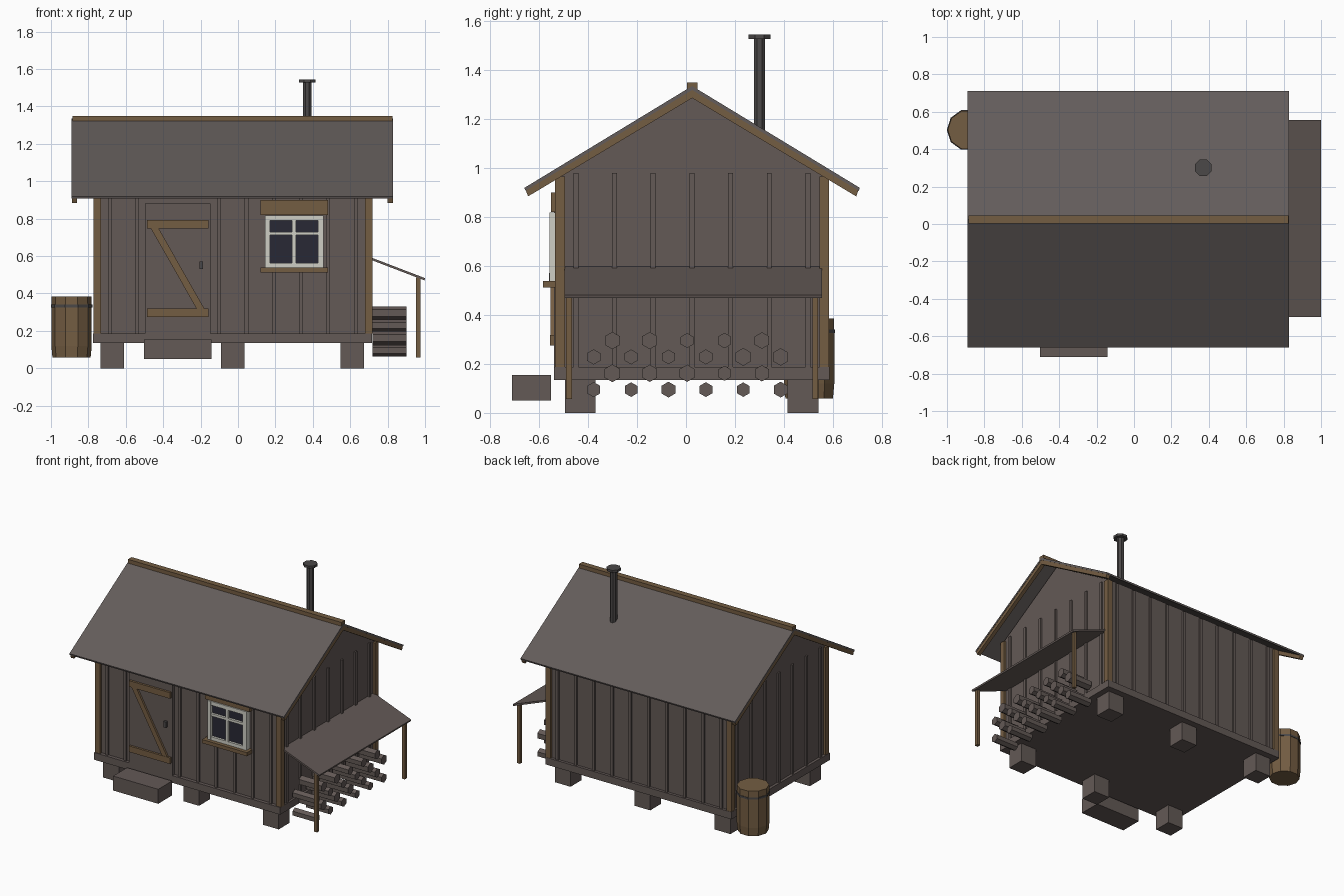
import bpy, bmesh, math, random
from mathutils import Vector

if "Cube" in bpy.data.objects:
    bpy.data.objects.remove(bpy.data.objects["Cube"])
random.seed(4)


def mat(name, r, g, b):
    m = bpy.data.materials.new(name)
    m.diffuse_color = (r, g, b, 1)
    m.use_nodes = True
    m.node_tree.nodes["Principled BSDF"].inputs["Base Color"].default_value = m.diffuse_color
    return m


GREY = mat("weathered board", 0.125, 0.100, 0.092)
ROOF = mat("roof felt", 0.125, 0.108, 0.103)
WOOD = mat("brown timber", 0.175, 0.110, 0.055)
WHITE = mat("window paint", 0.62, 0.62, 0.56)
GLASS = mat("dark glass", 0.022, 0.022, 0.036)
METAL = mat("dark metal", 0.07, 0.065, 0.065)


def mesh(name, bm, m):
    bmesh.ops.recalc_face_normals(bm, faces=bm.faces)
    me = bpy.data.meshes.new(name)
    bm.to_mesh(me)
    bm.free()
    me.materials.append(m)
    ob = bpy.data.objects.new(name, me)
    bpy.context.collection.objects.link(ob)
    return ob


def box(name, x0, x1, y0, y1, z0, z1, m):
    bm = bmesh.new()
    bmesh.ops.create_cube(bm, size=1)
    for v in bm.verts:
        v.co = ((x0 + x1) / 2 + v.co.x * (x1 - x0),
                (y0 + y1) / 2 + v.co.y * (y1 - y0),
                (z0 + z1) / 2 + v.co.z * (z1 - z0))
    return mesh(name, bm, m)


def prism(name, pts, a, b, axis, m):
    """Extrude a 2D profile: (y, z) along x, or (x, z) along y."""
    bm = bmesh.new()
    place = (lambda p, t: (t, p[0], p[1])) if axis == 'x' else (lambda p, t: (p[0], t, p[1]))
    lo = [bm.verts.new(place(p, a)) for p in pts]
    hi = [bm.verts.new(place(p, b)) for p in pts]
    bm.faces.new(lo)
    bm.faces.new(hi)
    for i in range(len(pts)):
        j = (i + 1) % len(pts)
        bm.faces.new((lo[i], lo[j], hi[j], hi[i]))
    return mesh(name, bm, m)


def lathe(name, x, y, rings, n, m, turn=0.0):
    """Stack of n-sided rings (radius, z), capped."""
    bm = bmesh.new()
    loops = []
    for r, z in rings:
        loops.append([bm.verts.new((x + r * math.cos(turn + k * math.tau / n),
                                    y + r * math.sin(turn + k * math.tau / n), z))
                      for k in range(n)])
    for a, b in zip(loops, loops[1:]):
        for k in range(n):
            j = (k + 1) % n
            bm.faces.new((a[k], a[j], b[j], b[k]))
    bm.faces.new(loops[0])
    bm.faces.new(loops[-1])
    return mesh(name, bm, m)


# House limits and roof line
X0, X1, Y0, Y1 = -0.755, 0.70, -0.515, 0.567
CY, APEX, SLOPE, RUN = 0.025, 1.335, 0.607, 0.685
FLOOR = 0.187

# Foundation blocks and floor
for x in (-0.672, -0.029, 0.61):
    for y in (-0.432, 0.478):
        box("foundation_block", x - 0.063, x + 0.063, y - 0.063, y + 0.063, 0, 0.14, GREY)
box("floor_slab", -0.775, 0.716, -0.54, 0.587, 0.135, FLOOR, GREY)

# Gabled wall body
eave = APEX - 0.03 - SLOPE * (CY - Y0)
prism("walls", [(Y0, FLOOR), (Y1, FLOOR), (Y1, eave), (CY, APEX - 0.03), (Y0, eave)],
      X0, X1, 'x', GREY)

# Corner boards
for x in (-0.753, 0.698):
    for y in (-0.515, 0.565):
        box("corner_board", x - 0.02, x + 0.02, y - 0.02, y + 0.02, FLOOR, 0.965, WOOD)

# Battens on the long walls; the front ones skip the door and window
for i in range(10):
    x = -0.685 + 0.146 * i
    box("back_batten", x - 0.01, x + 0.01, Y1, Y1 + 0.012, FLOOR, 0.965, GREY)
    if -0.5 < x < -0.14:
        continue
    spans = [(FLOOR, 0.52), (0.89, 0.965)] if 0.13 < x < 0.47 else [(FLOOR, 0.965)]
    for a, b in spans:
        box("front_batten", x - 0.01, x + 0.01, Y0 - 0.012, Y0, a, b, GREY)

# Battens on the gable walls
for i in range(7):
    y = -0.45 + 0.158 * i
    box("right_batten", X1, X1 + 0.012, y - 0.01, y + 0.01, FLOOR, 0.98, GREY)
    box("left_batten", X0 - 0.012, X0, y - 0.01, y + 0.01, FLOOR, 0.98, GREY)

# Roof slopes, barge boards and ridge
for s in (-1, 1):
    def strip(top, bottom, run):
        nx, nz = -s * SLOPE * 0.5, -0.86
        e = (CY + s * run, APEX - SLOPE * run)
        return [(CY, APEX - top * 1.17), (e[0] + nx * top, e[1] + nz * top),
                (e[0] + nx * bottom, e[1] + nz * bottom), (CY, APEX - bottom * 1.17)]
    prism("roof_slope", strip(0, 0.014, RUN), -0.89, 0.83, 'x', ROOF)
    for a, b in ((-0.888, -0.86), (0.80, 0.828)):
        prism("barge_board", strip(0.012, 0.042, RUN - 0.002), a, b, 'x', WOOD)
box("ridge_board", -0.885, 0.827, 0.004, 0.046, 1.31, 1.35, WOOD)

# Stove pipe
lathe("stove_pipe", 0.37, 0.30, [(0.025, 1.12), (0.025, 1.53)], 8, METAL, math.pi / 8)
lathe("pipe_cap", 0.37, 0.30, [(0.048, 1.528), (0.048, 1.545)], 8, METAL, math.pi / 8)

# Door with Z brace, handle and step
box("door", -0.497, -0.147, -0.54, Y0, FLOOR, 0.88, GREY)
for z in (0.297, 0.77):
    box("door_rail", -0.486, -0.157, -0.556, -0.54, z - 0.022, z + 0.022, WOOD)
prism("door_brace", [(-0.466, 0.748), (-0.424, 0.748), (-0.18, 0.319), (-0.222, 0.319)],
      -0.554, -0.54, 'y', WOOD)
box("door_handle", -0.206, -0.187, -0.56, -0.54, 0.53, 0.572, METAL)
box("door_step", -0.503, -0.142, -0.711, -0.552, 0.05, 0.155, GREY)

# Window: glass, frame bars, lintel and sill
box("window_glass", 0.15, 0.45, -0.54, Y0, 0.535, 0.81, GLASS)
for a, b in ((0.145, 0.172), (0.29, 0.31), (0.428, 0.457)):
    box("window_upright", a, b, -0.558, Y0, 0.53, 0.818, WHITE)
for a, b in ((0.53, 0.562), (0.712, 0.73), (0.79, 0.818)):
    box("window_crossbar", 0.145, 0.457, -0.557, Y0, a, b, WHITE)
box("window_lintel", 0.12, 0.48, -0.552, Y0, 0.82, 0.90, WOOD)
box("window_sill", 0.12, 0.48, -0.584, Y0, 0.512, 0.538, WOOD)

# Lean-to roof and posts
prism("lean_to_roof", [(X1, 0.597), (1.0, 0.482), (0.997, 0.470), (X1, 0.584)],
      -0.497, 0.555, 'y', GREY)
for y in (-0.478, 0.528):
    box("lean_to_post", 0.953, 0.976, y - 0.012, y + 0.012, 0.057, 0.485, WOOD)

# Stacked firewood, alternating rows of six and five hexagonal logs
for row in range(4):
    odd = row % 2
    for i in range(6 - odd):
        y, z = -0.377 + 0.0762 * odd + 0.1527 * i, 0.095 + 0.0668 * row
        r = random.uniform(0.029, 0.037)
        ring = [(y + r * math.sin(k * math.pi / 3), z + r * math.cos(k * math.pi / 3))
                for k in range(6)]
        prism("log", ring, 0.72, 0.90, 'x', GREY)

# Water barrel with hoop
lathe("barrel", -0.89, 0.503, [(0.102, 0.058), (0.108, 0.12), (0.108, 0.32), (0.106, 0.385)],
      10, WOOD)
lathe("barrel_hoop", -0.89, 0.503, [(0.111, 0.326), (0.111, 0.34)], 10, METAL)
